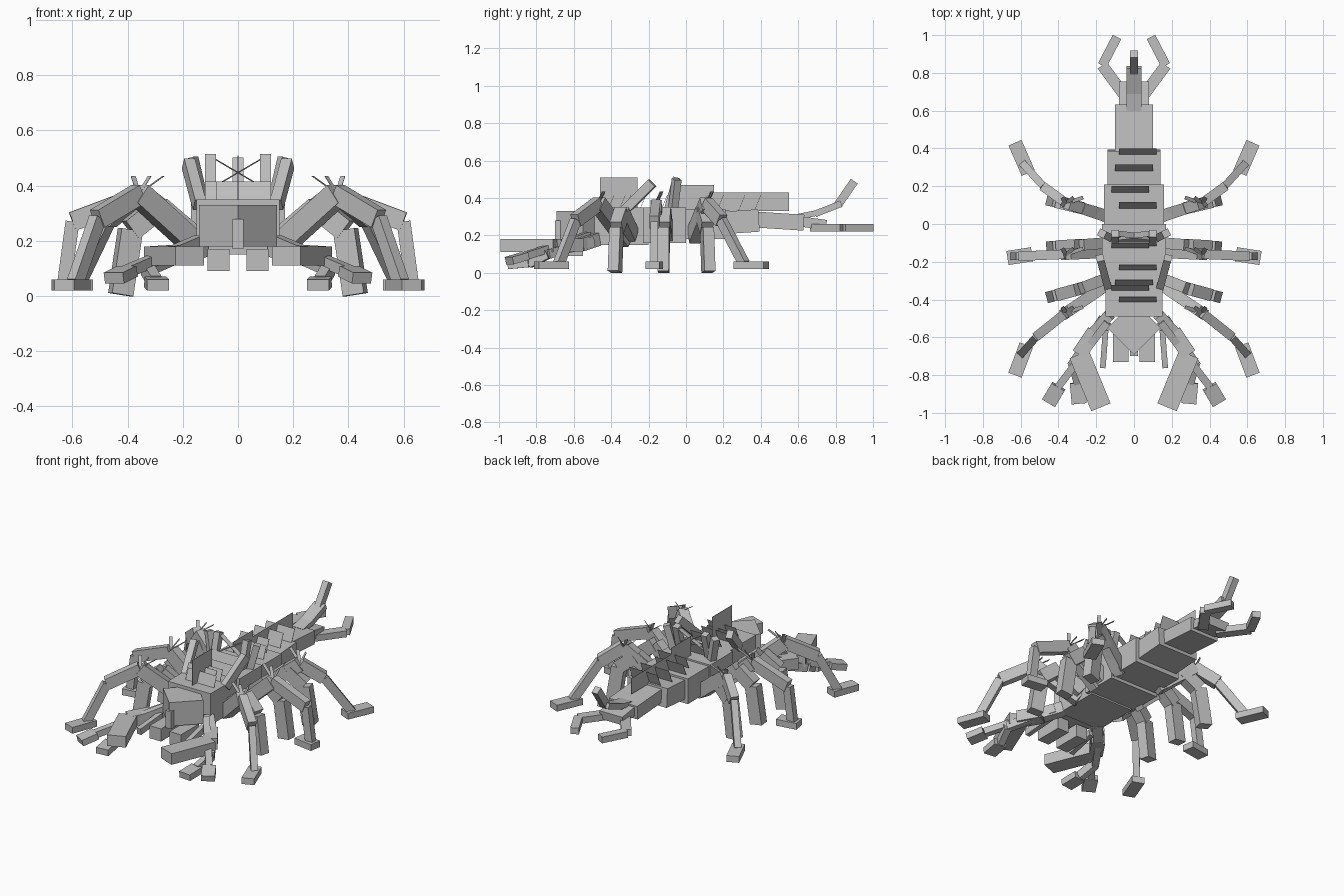
import bpy
from mathutils import Vector, Matrix

cube = bpy.data.objects.get("Cube")
if cube:
    bpy.data.objects.remove(cube, do_unlink=True)

grey = bpy.data.materials.new("shell grey")
grey.use_nodes = True
tone = (0.52, 0.52, 0.52, 1)
grey.diffuse_color = tone
grey.node_tree.nodes["Principled BSDF"].inputs["Base Color"].default_value = tone

CORNERS = [(x, y, z) for x in (-.5, .5) for y in (-.5, .5) for z in (-.5, .5)]
FACES = [(0, 1, 3, 2), (4, 6, 7, 5), (0, 4, 5, 1), (2, 3, 7, 6), (0, 2, 6, 4), (1, 5, 7, 3)]


def block(name, matrix, size):
    mesh = bpy.data.meshes.new(name)
    pts = [matrix @ Vector(c[i] * size[i] for i in range(3)) for c in CORNERS]
    mesh.from_pydata(pts, [], FACES)
    mesh.materials.append(grey)
    obj = bpy.data.objects.new(name, mesh)
    bpy.context.collection.objects.link(obj)


def box(name, x, y, z, turn=0):
    """Box from three (low, high) ranges, optionally turned about z."""
    mid = [(r[0] + r[1]) / 2 for r in (x, y, z)]
    size = [r[1] - r[0] for r in (x, y, z)]
    block(name, Matrix.Translation(mid) @ Matrix.Rotation(turn, 4, 'Z'), size)


def beam(name, a, b, width, depth):
    """Square-ended bar from a to b; width is measured level."""
    a, b = Vector(a), Vector(b)
    along = (b - a).normalized()
    side = along.cross((0, 0, 1)).normalized()
    up = side.cross(along)
    m = Matrix((side, along, up)).transposed().to_4x4()
    m.translation = (a + b) / 2
    block(name, m, (width, (b - a).length, depth))


def pair(name, a, b, width, depth):
    for label, s in (("left", 1), ("right", -1)):
        beam(label + "_" + name, (s * a[0], a[1], a[2]), (s * b[0], b[1], b[2]), width, depth)


def chain(name, points, sizes):
    for i, (w, d) in enumerate(sizes):
        pair(f"{name}_part_{i + 1}", points[i], points[i + 1], w, d)


# Body segments from middle to neck: half width, y range, z range
segments = [(.16, -.03, .21, .18, .34), (.17, -.23, .0, .16, .35), (.15, -.49, -.2, .15, .35)]
for i, (w, y0, y1, z0, z1) in enumerate(segments):
    box(f"body_segment_{i + 1}", (-w, w), (y0, y1), (z0, z1))
# Tapering tail segments
beam("tail_segment_1", (0, .13, .262), (0, .39, .28), .28, .12)
beam("tail_segment_2", (0, .37, .285), (0, .63, .268), .20, .085)
beam("tail_segment_3", (0, .54, .285), (0, .75, .255), .16, .055)

# Head wedge with nose ridge and mandibles
box("head_wedge", (-.1, .1), (-.65, -.45), (.18, .33), .785)
box("nose_ridge", (-.02, .02), (-.7, -.6), (.17, .28))
for label, s in (("left", 1), ("right", -1)):
    box(label + "_mandible", sorted((s * .03, s * .11)), (-.73, -.55), (.09, .17))

# Tail stinger and pincers
beam("stinger_base", (0, .60, .30), (0, .7, .32), .08, .03)
beam("stinger_middle", (0, .69, .315), (0, .83, .37), .08, .035)
beam("stinger_tip", (0, .81, .36), (0, .9, .49), .04, .045)
chain("tail_pincer", [(.05, .68, .24), (.168, .84, .24), (.09, .99, .24)],
      [(.06, .04), (.05, .04)])

# Upright fins along the spine
for y, z in (((.13, .55), (.33, .43)), ((-.05, .15), (.34, .47)), ((-.46, -.26), (.35, .51))):
    box("spine_fin", (-.001, .001), y, z)

# Row of swept-back dorsal plates
for i, y in enumerate((.385, .30, .185, .10, -.08, -.115, -.23, -.31, -.34, -.40)):
    x = (.02, 0, -.02)[i % 3]
    beam("dorsal_plate", (x, y - .02, .33), (x, y + .015, .415), .2, .002)

# Shoulder horns and crossed back plates
pair("front_horn", (.14, -.33, .33), (.18, -.18, .48), .04, .05)
pair("rear_horn", (.10, -.10, .33), (.10, -.05, .51), .04, .04)
pair("outer_horn", (.13, -.07, .33), (.17, -.05, .50), .04, .04)
pair("crossed_plate", (-.08, -.07, .40), (.09, -.05, .50), .03, .003)

# Long walking legs with flat feet
legs = {
    "front_leg": [(.14, -.32, .17), (.36, -.47, .37), (.51, -.59, .28), (.59, -.68, .05)],
    "middle_leg": [(.15, -.15, .17), (.36, -.16, .36), (.60, -.17, .27), (.63, -.17, .05)],
    "hind_leg": [(.13, .04, .19), (.36, .11, .37), (.47, .19, .28), (.58, .31, .05)]}
feet = {"front_leg": ((.57, -.64), (.63, -.80)), "middle_leg": ((.54, -.16), (.67, -.18)),
        "hind_leg": ((.56, .27), (.63, .43))}
for name, path in legs.items():
    chain(name, path, [(.06, .08), (.05, .07), (.04, .05)])
    a, b = feet[name]
    pair(name + "_foot", (*a, .04), (*b, .04), .075, .04)
    # Thin bristles on each knee
    k = path[1]
    for dx in (-.09, -.04, .02):
        pair(name + "_bristle", (k[0], k[1], .37), (k[0] + dx, k[1] + .03, .435), .02, .002)

# Short stout legs between the long ones
for y, sweep in ((-.29, -.09), (-.10, -.02), (.04, .08)):
    chain("short_leg", [(.15, y, .2), (.29, y + sweep * .6, .32),
                        (.39, y + sweep * .9, .24), (.425, y + sweep, 0.005)],
          [(.06, .08), (.065, .08), (.06, .08)])

# Front claws, inner palps, feelers and lower arms
chain("claw", [(.13, -.48, .18), (.21, -.57, .15), (.29, -.69, .145), (.175, -.97, .145)],
      [(.06, .07), (.08, .07), (.11, .07)])
pair("palp", (.15, -.56, .16), (.165, -.76, .13), .03, .04)
chain("feeler", [(.14, -.52, .2), (.40, -.86, .09), (.45, -.945, .065)],
      [(.04, .04), (.08, .04)])
chain("lower_arm", [(.17, -.5, .17), (.33, -.74, .1), (.30, -.84, .05), (.29, -.95, .04)],
      [(.04, .05), (.04, .05), (.08, .04)])
